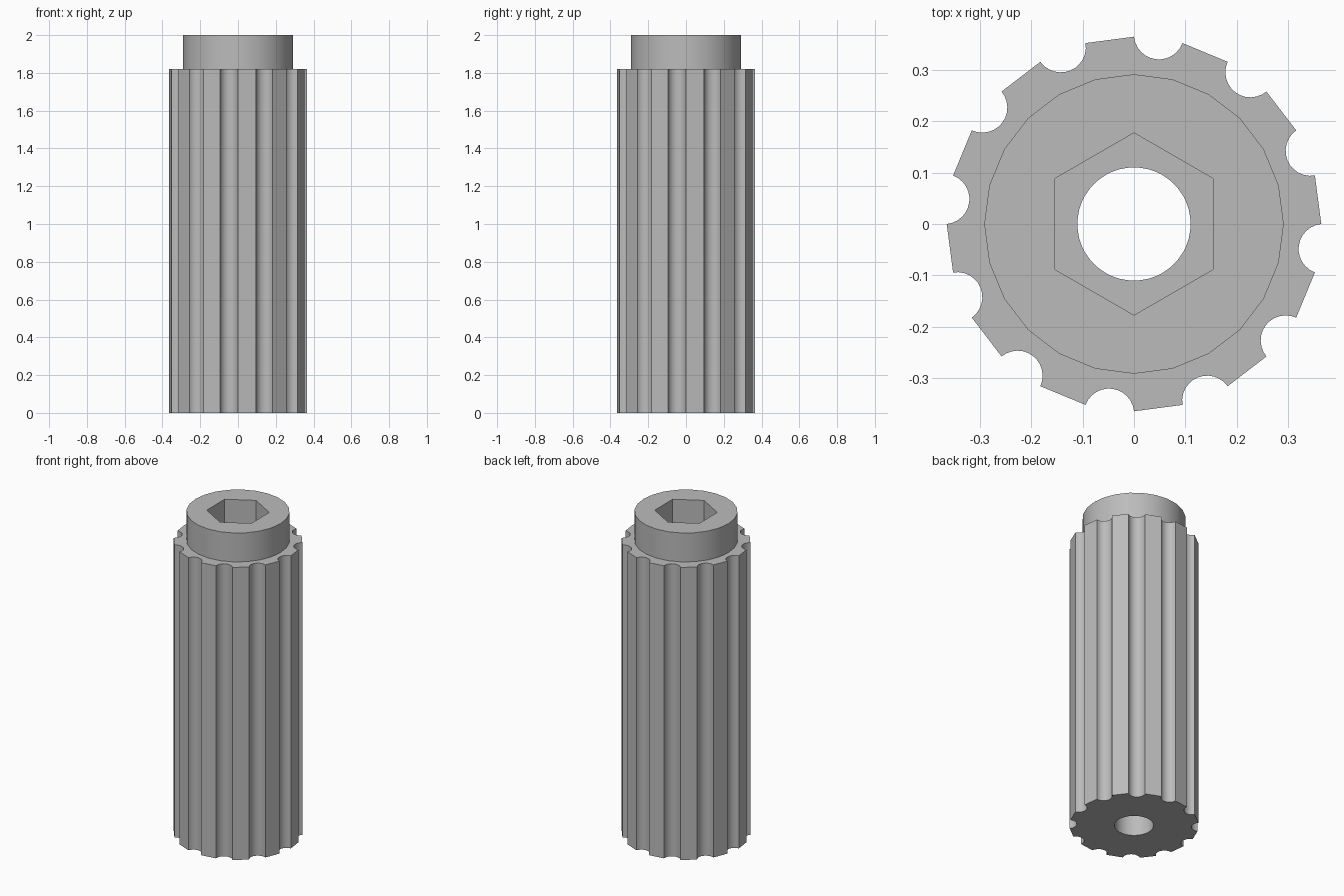
import bpy
import bmesh
from math import cos, sin, pi, radians, acos
from mathutils import Vector

cube = bpy.data.objects.get("Cube")
if cube:
    bpy.data.objects.remove(cube, do_unlink=True)

BODY_R, COLLAR_R, HEX_R, BORE_R = 0.364, 0.291, 0.177, 0.11
SHOULDER_Z, TOP_Z, SOCKET_Z = 1.82, 2.0, 1.64
FLUTES, GROOVE_R, GROOVE_CENTRE, GROOVE_STEPS = 12, 0.0487, 0.3717, 12


def polar(radius, angle):
    return Vector((radius * cos(angle), radius * sin(angle)))


def polygon(radius, sides):
    return [polar(radius, pi / 2 + 2 * pi * i / sides) for i in range(sides)]


def fluted_outline():
    """Flat lands alternating with round grooves."""
    points = []
    step = 2 * pi / FLUTES
    for i in range(FLUTES):
        start = pi / 2 + i * step
        mid = start + step * 0.75
        centre = polar(GROOVE_CENTRE, mid)
        points.append(polar(BODY_R, start))
        first = polar(BODY_R, start + step / 2)
        inward = polar(-1, mid)
        half = acos((first - centre).normalized().dot(inward))
        for k in range(GROOVE_STEPS):
            a = mid + pi - half + 2 * half * k / GROOVE_STEPS
            # run from the first land edge towards the next one
            a = 2 * (mid + pi) - a
            points.append(centre + polar(GROOVE_R, a))
    return points


bm = bmesh.new()


def ring(outline, z):
    verts = [bm.verts.new((p.x, p.y, z)) for p in outline]
    edges = [bm.edges.new((v, verts[(i + 1) % len(verts)])) for i, v in enumerate(verts)]
    return verts, edges


def wall(a, b):
    n = len(a[0])
    for i in range(n):
        j = (i + 1) % n
        bm.faces.new((a[0][i], a[0][j], b[0][j], b[0][i]))


def cap(outer, inner):
    bmesh.ops.triangle_fill(bm, edges=outer[1] + inner[1], use_beauty=True,
                            normal=(0, 0, 1))


# Rings of the shaft, collar, hexagonal socket and round bore
shaft, collar = fluted_outline(), polygon(COLLAR_R, 24)
socket, bore = polygon(HEX_R, 6), polygon(BORE_R, 48)
shaft_low, shaft_high = ring(shaft, 0), ring(shaft, SHOULDER_Z)
collar_low, collar_high = ring(collar, SHOULDER_Z), ring(collar, TOP_Z)
socket_high, socket_low = ring(socket, TOP_Z), ring(socket, SOCKET_Z)
bore_high, bore_low = ring(bore, SOCKET_Z), ring(bore, 0)

# Upright walls
wall(shaft_low, shaft_high)
wall(collar_low, collar_high)
wall(socket_high, socket_low)
wall(bore_high, bore_low)

# Shoulder, collar top, socket floor and underside
cap(shaft_high, collar_low)
cap(collar_high, socket_high)
cap(socket_low, bore_high)
cap(shaft_low, bore_low)
bmesh.ops.recalc_face_normals(bm, faces=bm.faces[:])

mesh = bpy.data.meshes.new("fluted_sleeve")
bm.to_mesh(mesh)
bm.free()
sleeve = bpy.data.objects.new("fluted_sleeve", mesh)
bpy.context.collection.objects.link(sleeve)

# Plain grey finish
grey = bpy.data.materials.new("plain_grey")
grey.use_nodes = True
colour = (0.5, 0.5, 0.5, 1)
grey.diffuse_color = colour
grey.node_tree.nodes["Principled BSDF"].inputs["Base Color"].default_value = colour
mesh.materials.append(grey)

# Round surfaces smooth, corners crisp
bpy.ops.object.select_all(action="DESELECT")
sleeve.select_set(True)
bpy.context.view_layer.objects.active = sleeve
bpy.ops.object.shade_smooth_by_angle(angle=radians(30))
